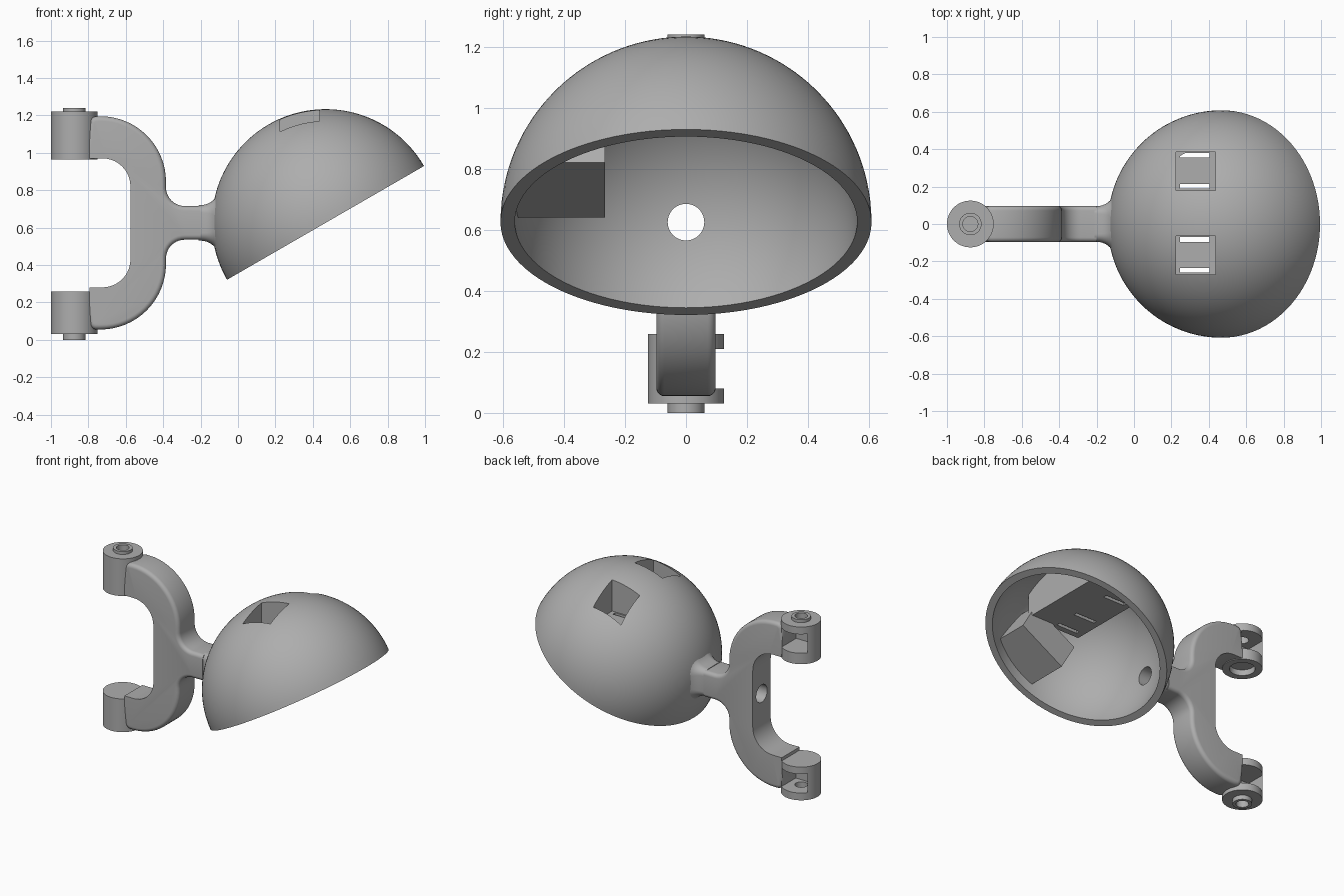
import bpy, bmesh, math
from mathutils import Vector, Matrix

if "Cube" in bpy.data.objects:
    bpy.data.objects.remove(bpy.data.objects["Cube"], do_unlink=True)

GREY = (0.42, 0.42, 0.42, 1)
mat = bpy.data.materials.new("plain grey")
mat.use_nodes = True
mat.diffuse_color = GREY
mat.node_tree.nodes["Principled BSDF"].inputs["Base Color"].default_value = GREY

MID = 0.625                      # height of the neck axis and dome centre
CENTRE = Vector((0.468, 0, MID))
R, WALL = 0.608, 0.047
TILT = Matrix.Rotation(math.radians(-30), 4, "Y")
HINGE = -0.875


def make(name, bm, matrix=None):
    bmesh.ops.recalc_face_normals(bm, faces=bm.faces)
    if matrix:
        bm.transform(matrix)
    me = bpy.data.meshes.new(name)
    bm.to_mesh(me)
    bm.free()
    me.materials.append(mat)
    ob = bpy.data.objects.new(name, me)
    bpy.context.collection.objects.link(ob)
    return ob


def box(name, lo, hi, matrix=None):
    bm = bmesh.new()
    bmesh.ops.create_cube(bm, size=1)
    for v in bm.verts:
        v.co = [lo[i] + (v.co[i] + 0.5) * (hi[i] - lo[i]) for i in range(3)]
    return make(name, bm, matrix)


def rod(name, r, z0, z1, x=HINGE, matrix=None):
    bm = bmesh.new()
    bmesh.ops.create_cone(bm, cap_ends=True, segments=48, radius1=r, radius2=r, depth=z1 - z0)
    bm.transform(Matrix.Translation((x, 0, (z0 + z1) / 2)))
    return make(name, bm, matrix)


def ball(name, r):
    bm = bmesh.new()
    bmesh.ops.create_uvsphere(bm, u_segments=64, v_segments=40, radius=r)
    return make(name, bm, Matrix.Translation(CENTRE))


def boolean(ob, cutters, mode="DIFFERENCE"):
    for c in cutters:
        m = ob.modifiers.new(mode.title(), "BOOLEAN")
        m.operation, m.solver, m.object = mode, "EXACT", c
        c.hide_render = True
        c.hide_viewport = False
        c.display_type = "WIRE"
        helpers.add(c)


def arc(cx, cz, r, a0, a1, n=10):
    return [(cx + r * math.cos(math.radians(a0 + (a1 - a0) * i / n)),
             cz + r * math.sin(math.radians(a0 + (a1 - a0) * i / n))) for i in range(n + 1)]


helpers, parts = set(), []

# Cutters: neck bore, square pockets and their strap slots
bore = rod("bore_cutter", 0.06, -0.8, 0.15, 0,
           Matrix.Translation((0, 0, MID)) @ Matrix.Rotation(math.pi / 2, 4, "Y"))
pockets, slots = [], []
for y in (-0.27, 0.18):
    pockets.append(box("pocket_cutter", (0.225, y, 0.99), (0.435, y + 0.205, 1.4)))
    for dy in (0.01, 0.175):
        slots.append(box("slot_cutter", (0.245, y + dy, 0.8), (0.405, y + dy + 0.025, 1.1)))

# Dome shell, a tilted half sphere
bm = bmesh.new()
profile = arc(0, 0, R, 0, 89.8, 32) + arc(0, 0, R - WALL, 89.8, 0, 32)
vs = [bm.verts.new((x, 0, z)) for x, z in profile]
es = [bm.edges.new((vs[i], vs[(i + 1) % len(vs)])) for i in range(len(vs))]
bmesh.ops.spin(bm, geom=vs + es, cent=(0, 0, 0), axis=(0, 0, 1), angle=math.tau, steps=96,
               use_merge=True)
bmesh.ops.remove_doubles(bm, verts=bm.verts, dist=0.004)
dome = make("dome", bm, Matrix.Translation(CENTRE) @ TILT)
boolean(dome, pockets + [bore])
parts.append(dome)

# Tray behind the pockets and the block beside it, both trimmed to the dome
inner = ball("trim_ball", R - WALL / 2)
tray = box("pocket_tray", (0.2, -0.3, 0.92), (0.6, 0.6, 1.3))
boolean(tray, [inner], "INTERSECT")
boolean(tray, pockets + slots)
block = box("side_block", (-0.084, -0.6, 0.066), (0.276, -0.265, 0.27),
            Matrix.Translation(CENTRE) @ TILT)
boolean(block, [inner], "INTERSECT")
boolean(block, slots)
parts += [tray, block]

# Forked bracket: upper half outline, mirrored about the neck axis
W, BEV = 0.097, 0.04
outer = arc(-0.735, 0.845, 0.35, 90, 0, 16) + arc(-0.285, 0.815, 0.1, 180, 270) + [(-0.2, 0.715)]
outer = arc(-0.755, 1.155, 0.04, 180, 100, 5) + outer
inside = arc(-0.725, 0.82, 0.15, 0, 90)
mirror = lambda pts: [(x, 2 * MID - z) for x, z in reversed(pts)]
loop = outer + mirror(outer) + [(-0.795, 2 * MID - 0.97)] + mirror(inside) + inside + [(-0.795, 0.97)]
bm = bmesh.new()
rings = [[bm.verts.new((x, y, z)) for x, z in loop] for y in (-W, W)]
n, k = len(loop), len(outer)
for ring in rings:
    bm.faces.new(ring)
for i in range(n):
    j = (i + 1) % n
    bm.faces.new((rings[0][i], rings[0][j], rings[1][j], rings[1][i]))
round_edges = [bm.edges.get((r[i], r[i + 1])) for r in rings for i in range(2 * k - 1) if i != k - 1]
bmesh.ops.recalc_face_normals(bm, faces=bm.faces)
bmesh.ops.bevel(bm, geom=round_edges, offset=BEV, offset_type="OFFSET", segments=5,
                profile=0.5, affect="EDGES", clamp_overlap=True)
bracket = make("fork_bracket", bm)
boolean(bracket, [bore])
parts.append(bracket)

# Flared neck: rounded squares that widen into the dome
bm = bmesh.new()
sections = [(-0.21, 0.094)] + [(x, z) for x, z in arc(-0.2, 0.195, 0.1, -90, 0, 10)]
rings = []
for x, h in sections:
    c = BEV + (h - 0.094) * 1.3
    pts = []
    for q, (sy, sz) in enumerate(((1, 1), (-1, 1), (-1, -1), (1, -1))):
        pts += arc(sy * (h - c), sz * (h - c), c, 90 * q, 90 * q + 90, 7)
    rings.append([bm.verts.new((x, y, MID + z)) for y, z in pts])
for a, b in zip(rings, rings[1:]):
    for i in range(len(a)):
        j = (i + 1) % len(a)
        bm.faces.new((a[i], a[j], b[j], b[i]))
bm.faces.new(rings[0])
bm.faces.new(rings[-1])
neck = make("neck_flare", bm)
boolean(neck, [bore])
# the flare must not show inside the dome
boolean(neck, [ball("hollow_ball", R - WALL + 0.004)])
parts.append(neck)

# Hinge barrels with side slots, and hollow pins on their outer ends
for name, z0, z1, s0, s1, p0, p1 in (
        ("upper", 0.965, 1.22, 1.04, 1.17, 1.21, 1.24),
        ("lower", 0.03, 0.258, 0.08, 0.21, 0.0, 0.04)):
    barrel = rod(name + "_barrel", 0.125, z0, z1)
    slot = box(name + "_slot_cutter", (HINGE - 0.1, -0.06, s0), (HINGE + 0.085, 0.3, s1))
    mid = (s0 + s1) / 2
    hole = rod(name + "_hole_cutter", 0.04, min(mid, p0 - 0.02), max(mid, p1 + 0.02))
    cuts = [slot, hole]
    if name == "upper":
        cuts.append(rod("recess_cutter", 0.08, 0.9, 1.005))
    boolean(barrel, cuts)
    pin = rod(name + "_pin", 0.06, p0, p1)
    boolean(pin, [hole])
    parts += [barrel, pin]

# Apply the cuts, drop the cutters and smooth the curved faces
deps = bpy.context.evaluated_depsgraph_get()
results = [bpy.data.meshes.new_from_object(p.evaluated_get(deps)) for p in parts]
for p, me in zip(parts, results):
    p.modifiers.clear()
    p.data = me
    me.name = p.name
for h in helpers:
    bpy.data.objects.remove(h, do_unlink=True)
bpy.ops.object.select_all(action="DESELECT")
for p in parts:
    p.select_set(True)
bpy.context.view_layer.objects.active = parts[0]
bpy.ops.object.shade_smooth_by_angle(angle=math.radians(30))
